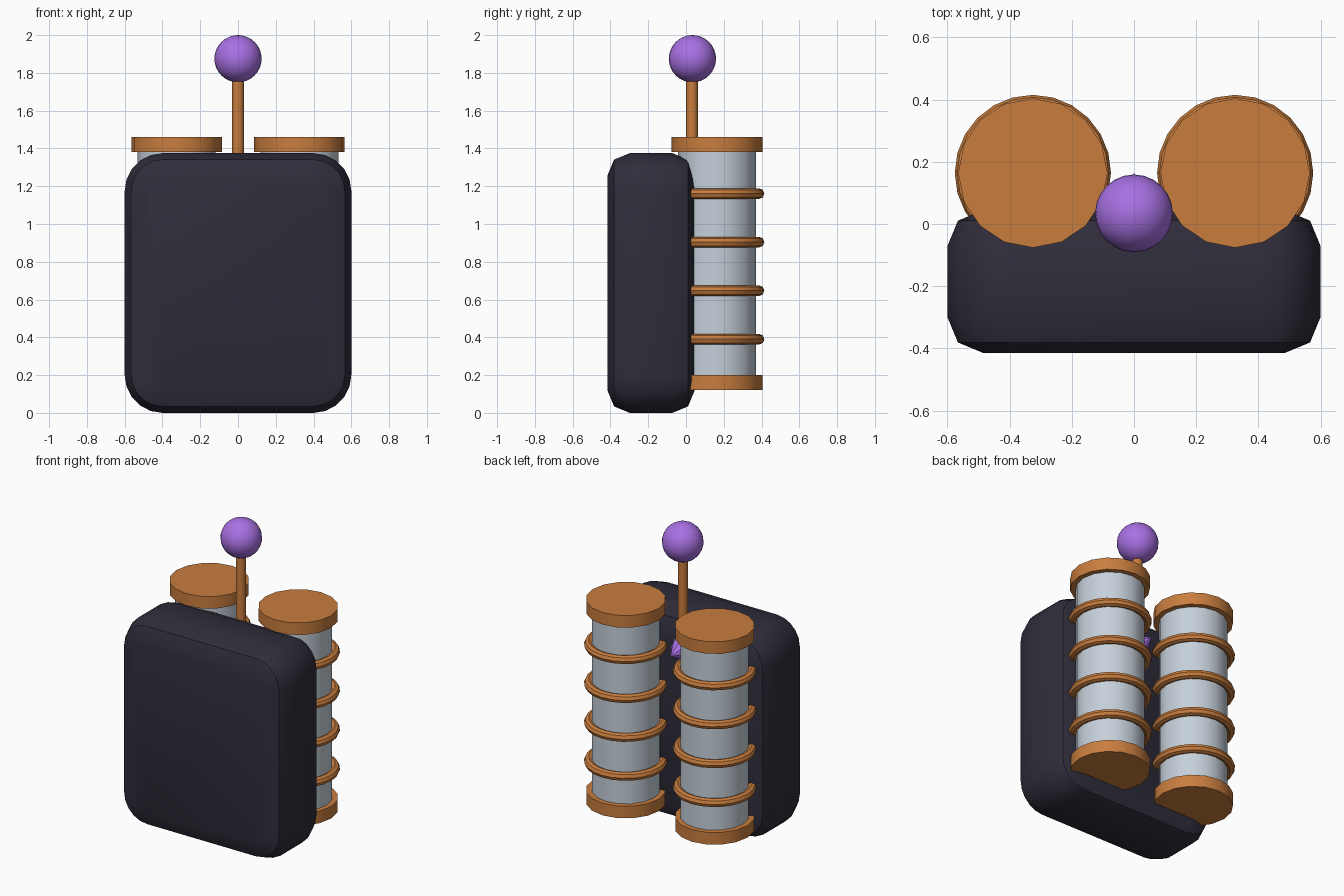
import bpy, bmesh, math
from mathutils import Matrix, Vector

if "Cube" in bpy.data.objects:
    bpy.data.objects.remove(bpy.data.objects["Cube"], do_unlink=True)


def material(name, rgb):
    m = bpy.data.materials.new(name)
    m.use_nodes = True
    colour = (*rgb, 1)
    m.diffuse_color = colour
    m.node_tree.nodes["Principled BSDF"].inputs["Base Color"].default_value = colour
    return m


navy = material("dark navy", (0.029, 0.026, 0.043))
copper = material("copper", (0.58, 0.205, 0.048))
silver = material("pale grey", (0.56, 0.63, 0.70))
purple = material("purple", (0.39, 0.165, 0.77))


def finish(name, mat, smooth=True):
    ob = bpy.context.object
    ob.name = ob.data.name = name
    ob.data.materials.append(mat)
    if smooth:
        bpy.ops.object.shade_smooth_by_angle(angle=math.radians(32))
    return ob


def cylinder(name, mat, x, y, z0, z1, radius, sides=16):
    bpy.ops.mesh.primitive_cylinder_add(vertices=sides, radius=radius, depth=z1 - z0,
                                        location=(x, y, (z0 + z1) / 2))
    return finish(name, mat)


# Main body: rounded slab, corners first, then softened front and back rims
size = Vector((1.2, 0.46, 1.375))
bpy.ops.mesh.primitive_cube_add(size=1, location=(0, -0.185, size.z / 2))
mesh = bpy.context.object.data
bm = bmesh.new()
bm.from_mesh(mesh)
bmesh.ops.transform(bm, matrix=Matrix.Diagonal((*size, 1)), verts=bm.verts)
corners = [e for e in bm.edges if abs(e.verts[0].co.y - e.verts[1].co.y) > 0.1]
bmesh.ops.bevel(bm, geom=corners, offset=0.2, segments=5, profile=0.5, affect='EDGES')
rims = [e for e in bm.edges if abs(e.verts[0].co.y - e.verts[1].co.y) < 0.001]
bmesh.ops.bevel(bm, geom=rims, offset=0.117, segments=2, profile=0.5, affect='EDGES')
bm.to_mesh(mesh)
bm.free()
finish("body", navy)

# Twin tanks with end caps and coil rings
TANK_Y = 0.164
for side, x in (("left", 0.325), ("right", -0.325)):
    cylinder(f"{side}_tank", silver, x, TANK_Y, 0.16, 1.42, 0.207)
    cylinder(f"{side}_bottom_cap", copper, x, TANK_Y, 0.12, 0.2, 0.24)
    cylinder(f"{side}_top_cap", copper, x, TANK_Y, 1.38, 1.46, 0.24)
    for i in range(4):
        bpy.ops.mesh.primitive_torus_add(major_radius=0.223, minor_radius=0.028,
                                         major_segments=24, minor_segments=8,
                                         location=(x, TANK_Y, 0.39 + 0.257 * i))
        finish(f"{side}_ring_{i + 1}", copper).data.shade_smooth()

# Antenna with ball tip
cylinder("antenna_rod", copper, 0, 0.032, 1.3, 1.8, 0.031, 12)
bpy.ops.mesh.primitive_uv_sphere_add(segments=24, ring_count=16, radius=0.125,
                                     location=(0, 0.034, 1.875))
finish("antenna_ball", purple)

# Faceted crystal on the back, pointing rearwards
bpy.ops.mesh.primitive_cone_add(vertices=8, radius1=0.085, radius2=0, depth=0.13,
                                location=(0, 0.098, 1.165),
                                rotation=(-math.pi / 2, 0, 0))
finish("back_crystal", purple, smooth=False)
